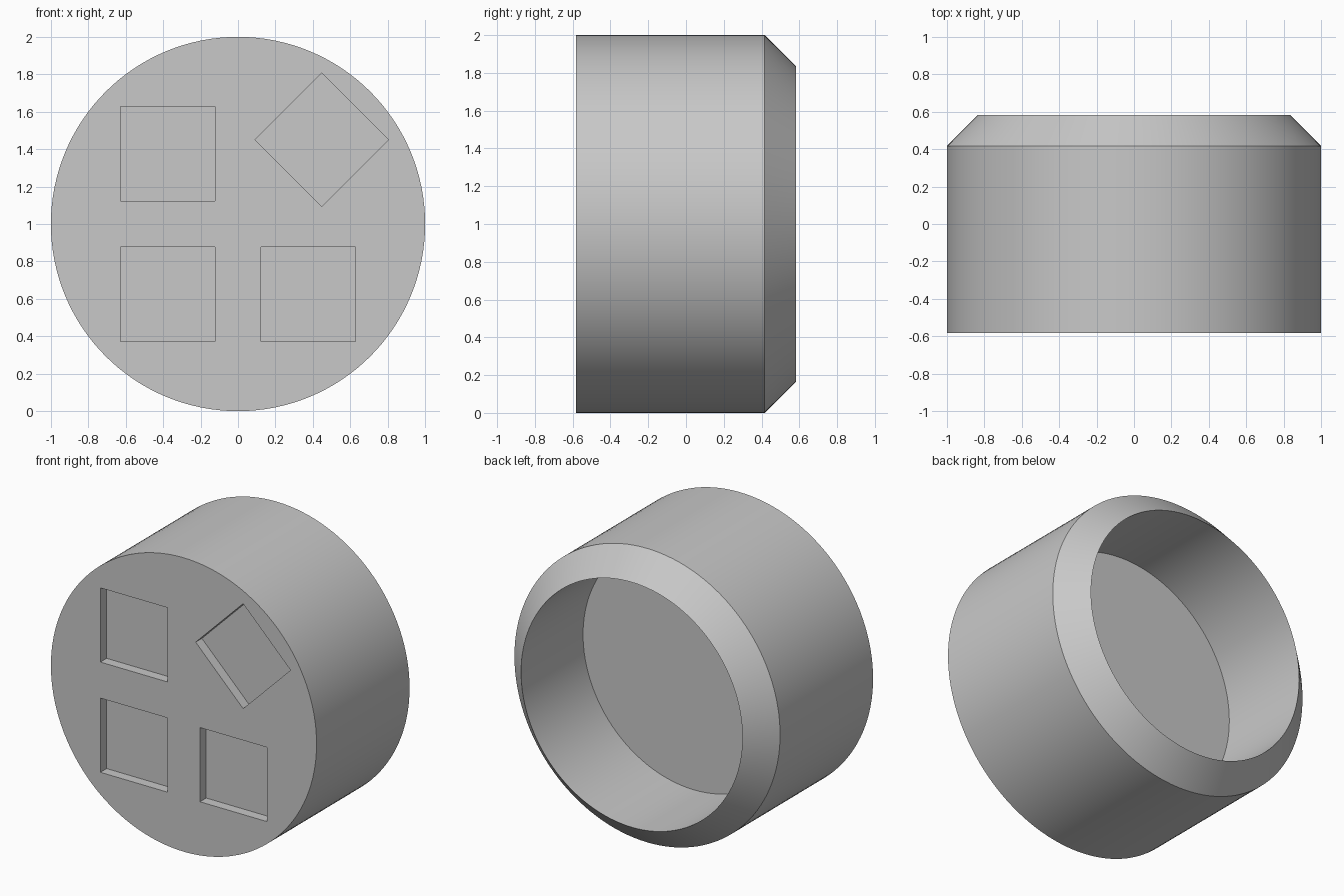
import bpy
import bmesh
import math
from mathutils import Matrix, Vector

default = bpy.data.objects.get("Cube")
if default:
    bpy.data.objects.remove(default, do_unlink=True)

SEGMENTS = 128
HALF = 7 / 12          # half the cap's depth along y
CHAMFER = 1 / 6
FLOOR = -1 / 12        # y of the cavity floor
POCKET = 0.067         # depth of the square pockets
CENTRE = Vector((0, 0, 1))

grey = bpy.data.materials.new("plain_grey")
grey.use_nodes = True
colour = (0.58, 0.58, 0.58, 1)
grey.diffuse_color = colour
grey.node_tree.nodes["Principled BSDF"].inputs["Base Color"].default_value = colour


def make_object(name, bm):
    bmesh.ops.recalc_face_normals(bm, faces=bm.faces)
    mesh = bpy.data.meshes.new(name)
    bm.to_mesh(mesh)
    bm.free()
    mesh.materials.append(grey)
    obj = bpy.data.objects.new(name, mesh)
    bpy.context.collection.objects.link(obj)
    return obj


# Round cap: stacked rings (radius, y) from front face round into the cavity
rings = [(1, -HALF), (1, HALF - CHAMFER), (1 - CHAMFER, HALF), (1 - CHAMFER, FLOOR)]
bm = bmesh.new()
loops = []
for radius, y in rings:
    angles = [2 * math.pi * i / SEGMENTS for i in range(SEGMENTS)]
    loops.append([bm.verts.new((radius * math.cos(a), y, 1 + radius * math.sin(a)))
                  for a in angles])
for a, b in zip(loops, loops[1:]):
    for i in range(SEGMENTS):
        j = (i + 1) % SEGMENTS
        bm.faces.new((a[i], a[j], b[j], b[i]))
bm.faces.new(loops[0])
bm.faces.new(loops[-1])
cap = make_object("round_cap", bm)

# Square pockets in the front face, one turned to a diamond: x, z, turn
pockets = [(-0.375, 0.375, 0), (-0.375, -0.375, 0), (0.375, -0.375, 0), (0.447, 0.45, 45)]
bm = bmesh.new()
for x, z, turn in pockets:
    place = (Matrix.Translation(CENTRE + Vector((x, -HALF, z)))
             @ Matrix.Rotation(math.radians(turn), 4, "Y")
             @ Matrix.Diagonal((0.505, 2 * POCKET, 0.505, 1)))
    bmesh.ops.create_cube(bm, size=1, matrix=place)
cutter = make_object("pocket_cutter", bm)
cutter.hide_render = True

# Cut the pockets, then drop the cutter
bpy.ops.object.select_all(action="DESELECT")
cap.select_set(True)
bpy.context.view_layer.objects.active = cap
cut = cap.modifiers.new("pockets", "BOOLEAN")
cut.operation = "DIFFERENCE"
cut.solver = "EXACT"
cut.object = cutter
bpy.ops.object.modifier_apply(modifier=cut.name)
bpy.data.objects.remove(cutter, do_unlink=True)
bpy.ops.object.shade_smooth_by_angle(angle=math.radians(30))
